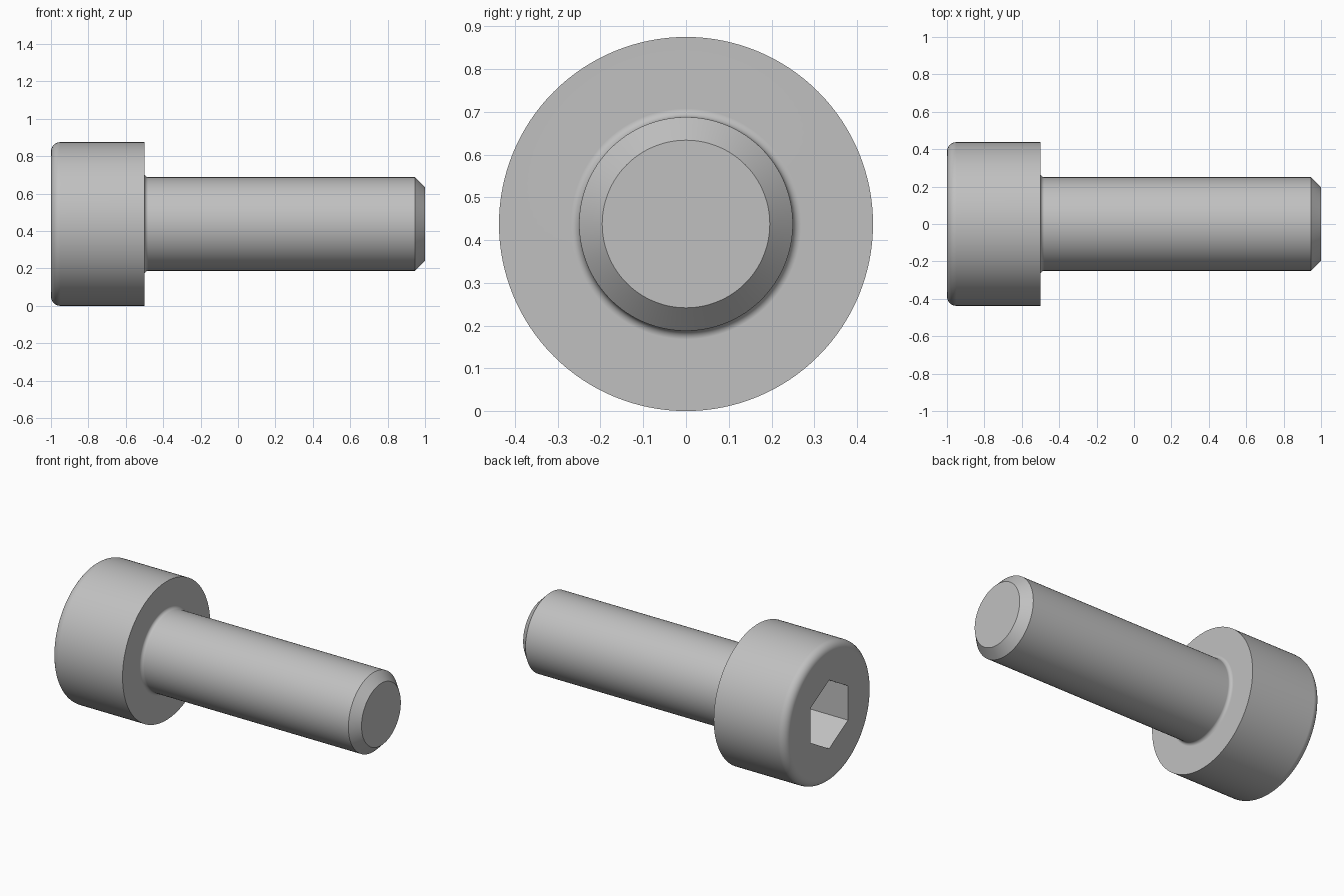
import bpy, bmesh, math
from mathutils import Matrix, Vector

default = bpy.data.objects.get("Cube")
if default:
    bpy.data.objects.remove(default, do_unlink=True)

HEAD_R, SHANK_R, CHAMFER = 0.4375, 0.25, 0.054
HEAD_END, UNDER_HEAD, TIP = -1.0, -0.5, 1.0
ROUND, FILLET = 0.05, 0.02
SOCKET_FLATS, SOCKET_DEPTH = 0.375, 0.3
SEGMENTS = 128

steel = bpy.data.materials.new("grey steel")
steel.use_nodes = True
colour = (0.53, 0.53, 0.53, 1)
steel.diffuse_color = colour
steel.node_tree.nodes["Principled BSDF"].inputs["Base Color"].default_value = colour


def arc(cx, cr, radius, start, end, steps=8):
    """Points (x, r) along an arc, angles in degrees."""
    angles = [math.radians(start + (end - start) * i / steps) for i in range(steps + 1)]
    return [(cx + radius * math.cos(a), cr + radius * math.sin(a)) for a in angles]


def add_object(name, bm):
    bmesh.ops.recalc_face_normals(bm, faces=bm.faces)
    mesh = bpy.data.meshes.new(name)
    bm.to_mesh(mesh)
    bm.free()
    mesh.materials.append(steel)
    obj = bpy.data.objects.new(name, mesh)
    bpy.context.collection.objects.link(obj)
    return obj


# Screw body: rounded head, filleted neck, shank and chamfered tip, turned about x
profile = (arc(HEAD_END + ROUND, HEAD_R - ROUND, ROUND, 180, 90)
           + [(UNDER_HEAD, HEAD_R)]
           + arc(UNDER_HEAD + FILLET, SHANK_R + FILLET, FILLET, 180, 270)
           + [(TIP - CHAMFER, SHANK_R), (TIP, SHANK_R - CHAMFER)])
bm = bmesh.new()
verts = [bm.verts.new((x, 0, r)) for x, r in profile]
edges = [bm.edges.new(pair) for pair in zip(verts, verts[1:])]
bmesh.ops.spin(bm, geom=verts + edges, cent=(0, 0, 0), axis=(1, 0, 0),
               angle=math.tau, steps=SEGMENTS, use_merge=True)
bmesh.ops.remove_doubles(bm, verts=bm.verts, dist=0.0001)
bmesh.ops.holes_fill(bm, edges=[e for e in bm.edges if e.is_boundary], sides=0)
bmesh.ops.translate(bm, verts=bm.verts, vec=(0, 0, HEAD_R))
screw = add_object("cap_screw", bm)

# Hexagonal socket cutter, corners pointing up and down
bm = bmesh.new()
corner_r = SOCKET_FLATS / math.sqrt(3)
place = Matrix.Translation(Vector((HEAD_END, 0, HEAD_R))) @ Matrix.Rotation(math.pi / 2, 4, 'Y')
bmesh.ops.create_cone(bm, cap_ends=True, segments=6, radius1=corner_r, radius2=corner_r,
                      depth=2 * SOCKET_DEPTH, matrix=place)
top = max(bm.verts, key=lambda v: v.co.z).co
if abs(top.y) > 0.01:
    bmesh.ops.rotate(bm, verts=bm.verts, cent=(0, 0, HEAD_R),
                     matrix=Matrix.Rotation(math.pi / 6, 3, 'X'))
cutter = add_object("socket_cutter", bm)

# Cut the socket, then shade smooth with crisp edges
bpy.ops.object.select_all(action='DESELECT')
screw.select_set(True)
bpy.context.view_layer.objects.active = screw
cut = screw.modifiers.new("socket", 'BOOLEAN')
cut.operation, cut.solver, cut.object = 'DIFFERENCE', 'EXACT', cutter
bpy.ops.object.modifier_apply(modifier=cut.name)
bpy.data.objects.remove(cutter, do_unlink=True)
bpy.ops.object.shade_smooth_by_angle(angle=math.radians(30))
weighted = screw.modifiers.new("even shading", 'WEIGHTED_NORMAL')
weighted.keep_sharp = True
